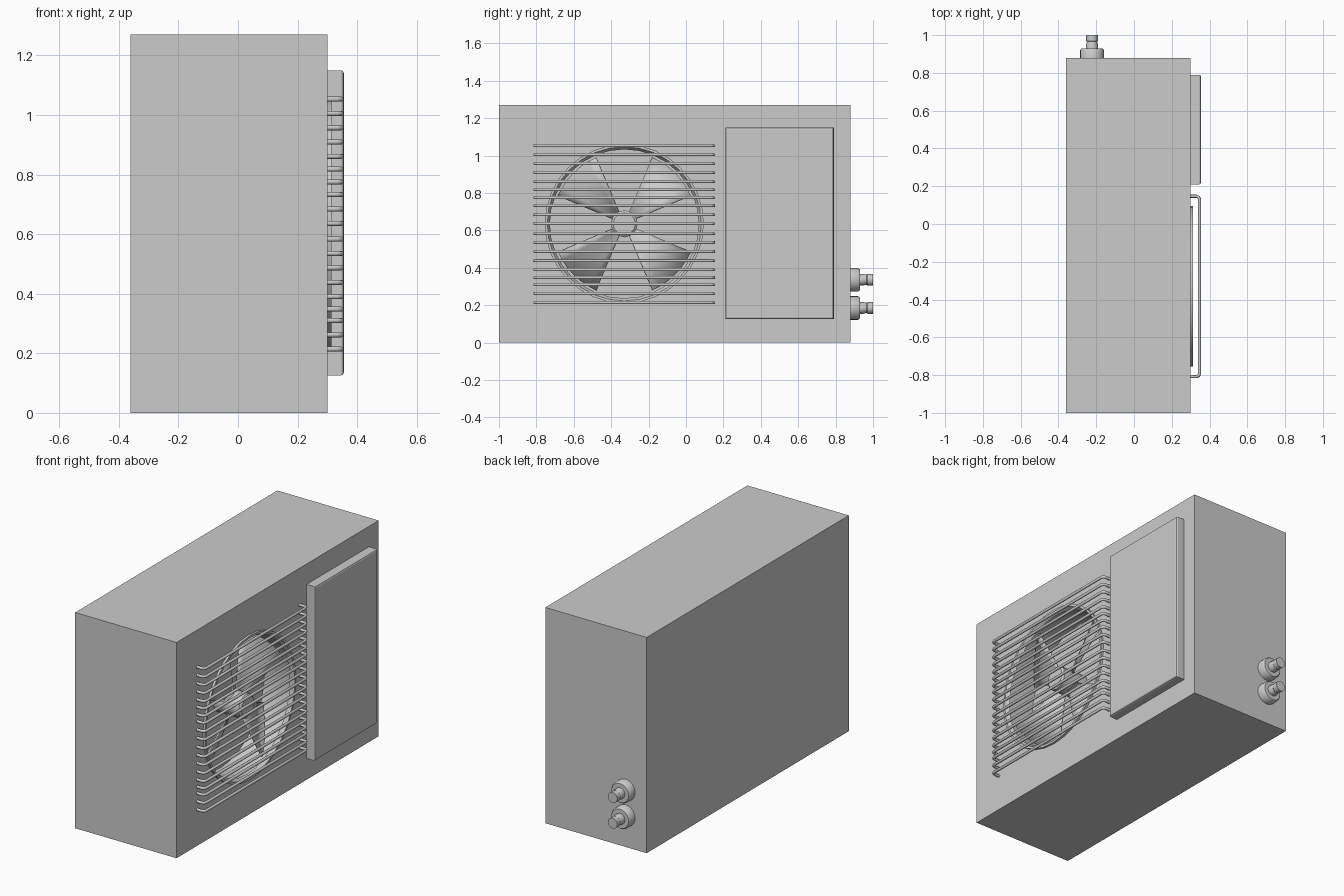
import bpy, bmesh, math
from mathutils import Matrix, Vector

if "Cube" in bpy.data.objects:
    bpy.data.objects.remove(bpy.data.objects["Cube"])

FAN_Y, FAN_Z = -0.33, 0.635


def add_mesh(name, bm, smooth=False):
    bmesh.ops.recalc_face_normals(bm, faces=bm.faces)
    me = bpy.data.meshes.new(name)
    bm.to_mesh(me)
    bm.free()
    ob = bpy.data.objects.new(name, me)
    bpy.context.collection.objects.link(ob)
    if smooth:
        bpy.ops.object.select_all(action='DESELECT')
        ob.select_set(True)
        bpy.context.view_layer.objects.active = ob
        bpy.ops.object.shade_smooth_by_angle(angle=math.radians(35))
    return ob


def box(name, lo, hi, bevel=0.0):
    """Box between two corners; bevels the edges of the +x face."""
    bm = bmesh.new()
    bmesh.ops.create_cube(bm, size=1)
    for v in bm.verts:
        v.co = [lo[i] if v.co[i] < 0 else hi[i] for i in range(3)]
    if bevel:
        edges = [e for e in bm.edges if all(v.co.x > hi[0] - 1e-5 for v in e.verts)]
        bmesh.ops.bevel(bm, geom=edges, offset=bevel, segments=2, profile=0.5, affect='EDGES')
    return add_mesh(name, bm)


def lathe(name, profile, sides, origin, axis, closed=False):
    """Spin (radius, distance) points around an axis; closed joins the last point to the first."""
    rot = Vector((0, 0, 1)).rotation_difference(Vector(axis)).to_matrix().to_4x4()
    bm = bmesh.new()
    rings = []
    for r, t in profile:
        rings.append([bm.verts.new((r * math.cos(2 * math.pi * i / sides),
                                    r * math.sin(2 * math.pi * i / sides), t))
                      for i in range(sides)])
    pairs = list(zip(rings, rings[1:]))
    if closed:
        pairs.append((rings[-1], rings[0]))
    for a, b in pairs:
        for i in range(sides):
            j = (i + 1) % sides
            bm.faces.new((a[i], a[j], b[j], b[i]))
    if not closed:
        bm.faces.new(rings[0])
        bm.faces.new(rings[-1])
    bmesh.ops.transform(bm, matrix=Matrix.Translation(origin) @ rot, verts=bm.verts)
    return add_mesh(name, bm, smooth=True)


# Cabinet with a round fan well cut into its +x face
cabinet = box("cabinet", (-0.36, -1.0, 0.0), (0.30, 0.88, 1.27))
cutter = lathe("well_cutter", [(0.405, 0.12), (0.405, 0.4)], 32, (0, FAN_Y, FAN_Z), (1, 0, 0))
cutter.hide_render = True
mod = cabinet.modifiers.new("well", 'BOOLEAN')
mod.operation = 'DIFFERENCE'
mod.solver = 'EXACT'
mod.object = cutter
bpy.context.view_layer.objects.active = cabinet
bpy.ops.object.modifier_apply(modifier=mod.name)
bpy.data.objects.remove(cutter)

# Service panel
box("service_panel", (0.295, 0.21, 0.125), (0.355, 0.79, 1.15), bevel=0.01)

# Fan surround and hub
lathe("fan_surround", [(0.425, 0.29), (0.425, 0.313), (0.412, 0.313), (0.398, 0.29)],
      32, (0, FAN_Y, FAN_Z), (1, 0, 0), closed=True)
lathe("fan_hub", [(0.072, 0.11), (0.072, 0.285), (0.06, 0.295)],
      12, (0, FAN_Y, FAN_Z), (1, 0, 0))

# Four pitched fan blades
bm = bmesh.new()
steps = 6
for k in range(4):
    mid = math.radians(45 + 90 * k)
    rows = []
    for r in (0.06, 0.22, 0.385):
        row = []
        for i in range(steps + 1):
            a = math.radians(-22 + 44 * i / steps)
            x = 0.21 - 0.48 * r * math.sin(a)
            row.append(bm.verts.new((x, FAN_Y + r * math.cos(mid + a),
                                     FAN_Z + r * math.sin(mid + a))))
        rows.append(row)
    for p, q in zip(rows, rows[1:]):
        for i in range(steps):
            bm.faces.new((p[i], p[i + 1], q[i + 1], q[i]))
blades = add_mesh("fan_blades", bm, smooth=True)
solid = blades.modifiers.new("thickness", 'SOLIDIFY')
solid.thickness = 0.008
solid.offset = 0

# Grille of bent horizontal rods
heights = [0.214, 0.262, 0.31, 0.348, 0.39, 0.438, 0.487, 0.535, 0.583, 0.636,
           0.684, 0.733, 0.775, 0.818, 0.861, 0.909, 0.957, 1.005, 1.053]
y0, y1, xf, c = -0.808, 0.147, 0.347, 0.016
path = [(0.29, y0), (xf - c, y0), (xf - 0.3 * c, y0 + 0.3 * c), (xf, y0 + c)]
path += [(x, y0 + y1 - y) for x, y in reversed(path)]
curve = bpy.data.curves.new("grille_rods", 'CURVE')
curve.dimensions = '3D'
curve.bevel_depth = 0.0085
curve.bevel_resolution = 2
curve.use_fill_caps = True
for z in heights:
    sp = curve.splines.new('POLY')
    sp.points.add(len(path) - 1)
    for pt, (x, y) in zip(sp.points, path):
        pt.co = (x, y, z, 1)
grille = bpy.data.objects.new("grille_rods", curve)
bpy.context.collection.objects.link(grille)
bpy.ops.object.select_all(action='DESELECT')
grille.select_set(True)
bpy.context.view_layer.objects.active = grille
bpy.ops.object.convert(target='MESH')

# Two pipe valves on the +y end
for label, z in (("lower", 0.185), ("upper", 0.336)):
    lathe(label + "_valve_flange", [(0.063, -0.01), (0.063, 0.04), (0.056, 0.05)],
          24, (-0.222, 0.88, z), (0, 1, 0))
    lathe(label + "_valve_nozzle",
          [(0.032, 0.04), (0.032, 0.065), (0.027, 0.085), (0.031, 0.09), (0.031, 0.12)],
          12, (-0.222, 0.88, z), (0, 1, 0))
